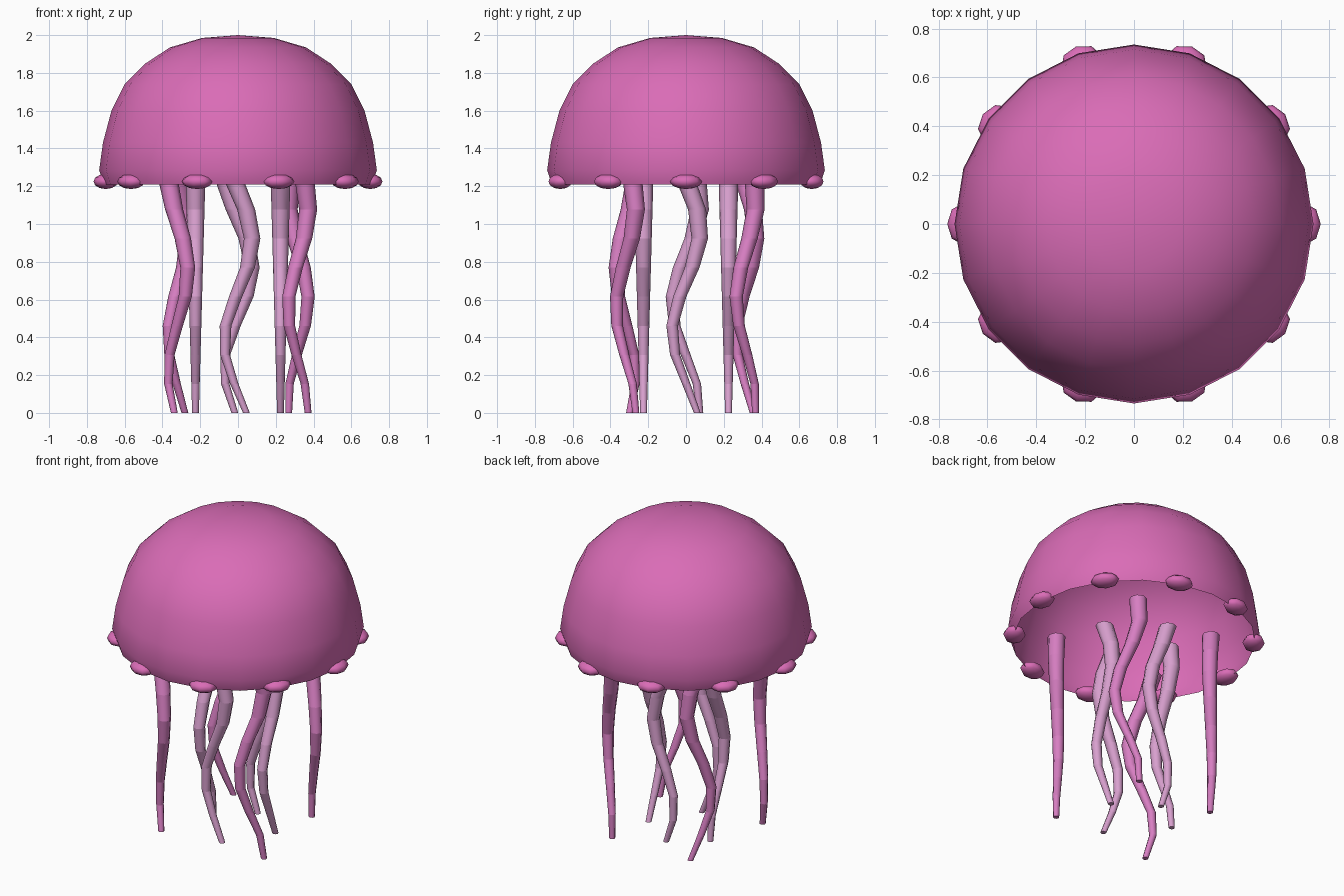
import bpy, bmesh, math
from mathutils import Matrix, Vector

cube = bpy.data.objects.get("Cube")
if cube:
    bpy.data.objects.remove(cube, do_unlink=True)


def material(name, rgb):
    m = bpy.data.materials.new(name)
    m.use_nodes = True
    m.diffuse_color = (*rgb, 1)
    m.node_tree.nodes["Principled BSDF"].inputs["Base Color"].default_value = (*rgb, 1)
    return m


BELL_PINK = material("bell_pink", (0.70, 0.15, 0.47))
ROSE = material("rose_pink", (0.68, 0.21, 0.54))
PALE = material("pale_pink", (0.69, 0.35, 0.62))


def finish(name, bm, mat):
    mesh = bpy.data.meshes.new(name)
    for f in bm.faces:
        f.smooth = True
    bm.to_mesh(mesh)
    bm.free()
    mesh.materials.append(mat)
    obj = bpy.data.objects.new(name, mesh)
    bpy.context.collection.objects.link(obj)
    return obj


def ring(bm, centre, radius, sides):
    return [bm.verts.new((centre[0] + radius * math.cos(math.tau * k / sides),
                          centre[1] + radius * math.sin(math.tau * k / sides),
                          centre[2])) for k in range(sides)]


def bridge(bm, upper, lower):
    n = len(upper)
    for k in range(n):
        bm.faces.new((upper[k], lower[k], lower[(k + 1) % n], upper[(k + 1) % n]))


# Bell: open dome, revolved from a profile running from crown to rim
profile = [(0.19, 1.985), (0.36, 1.935), (0.49, 1.85), (0.60, 1.74),
           (0.67, 1.60), (0.715, 1.43), (0.735, 1.285), (0.71, 1.21)]
bm = bmesh.new()
apex = bm.verts.new((0, 0, 2))
rings = [ring(bm, (0, 0, z), r, 20) for r, z in profile]
for k in range(20):
    bm.faces.new((apex, rings[0][k], rings[0][(k + 1) % 20]))
for upper, lower in zip(rings, rings[1:]):
    bridge(bm, upper, lower)
finish("bell", bm, BELL_PINK)

# Rim bumps: ten flattened beads around the opening
for i in range(10):
    bm = bmesh.new()
    place = (Matrix.Rotation(math.tau * i / 10, 4, "Z")
             @ Matrix.Translation((0.70, 0, 1.225))
             @ Matrix.Diagonal((0.065, 0.085, 0.04, 1)))
    bmesh.ops.create_uvsphere(bm, u_segments=8, v_segments=6, radius=1, matrix=place)
    finish(f"rim_bump_{i + 1}", bm, BELL_PINK)

# Tentacles: tapered chains that sway sideways, alternately near and far from the axis
SEGMENTS, TOP = 8, 1.23
for i in range(8):
    angle = math.tau * i / 8
    out = Vector((math.cos(angle), math.sin(angle), 0))
    side = Vector((-out.y, out.x, 0))
    inner = i % 2 == 0
    bm = bmesh.new()
    rings = []
    for j in range(SEGMENTS + 1):
        t = j / SEGMENTS
        centre = out * (0.225 if inner else 0.45) + side * 0.075 * math.sin(0.9 * j + i)
        centre.z = TOP * (1 - t)
        rings.append(ring(bm, centre, 0.052 - 0.034 * t, 8))
    for upper, lower in zip(rings, rings[1:]):
        bridge(bm, upper, lower)
    bm.faces.new(rings[0])
    bm.faces.new(rings[-1][::-1])
    # Crisp joints between segments
    for r in rings:
        for k in range(8):
            bm.edges.get((r[k], r[(k + 1) % 8])).smooth = False
    finish(f"{'inner' if inner else 'outer'}_tentacle_{i // 2 + 1}", bm, PALE if inner else ROSE)
